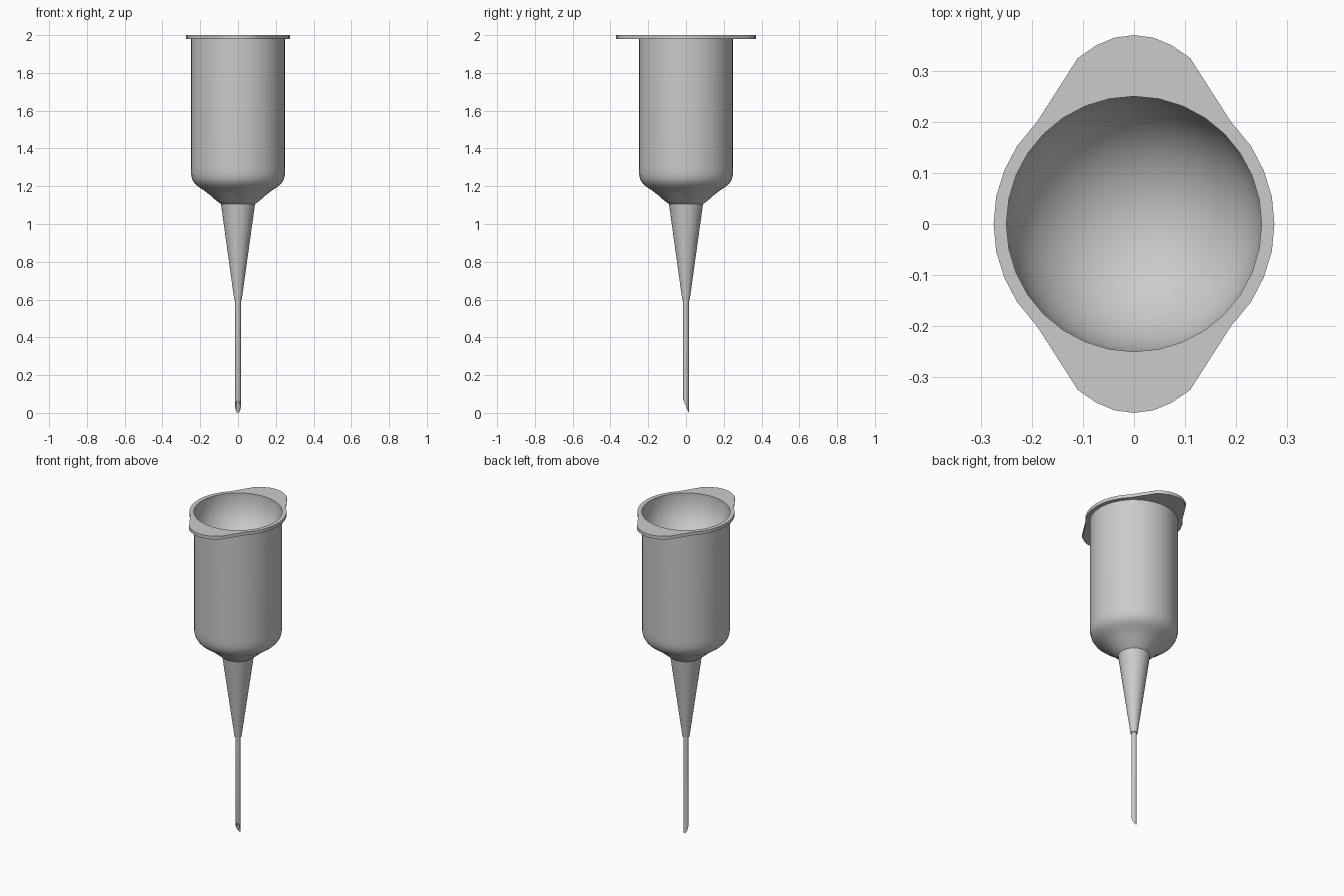
import bpy
import bmesh
from math import sin, cos, pi, radians
from mathutils import Vector

cube = bpy.data.objects.get("Cube")
if cube:
    bpy.data.objects.remove(cube)

SIDES = 32

grey = bpy.data.materials.new("plain_grey")
grey.use_nodes = True
grey.diffuse_color = (0.6, 0.6, 0.6, 1)
grey.node_tree.nodes["Principled BSDF"].inputs["Base Color"].default_value = (0.6, 0.6, 0.6, 1)


def finish(name, bm, angle=30):
    """Turn a bmesh into a named object with sharp-aware smooth shading."""
    bmesh.ops.remove_doubles(bm, verts=bm.verts, dist=0.0002)
    bmesh.ops.recalc_face_normals(bm, faces=bm.faces)
    mesh = bpy.data.meshes.new(name)
    bm.to_mesh(mesh)
    bm.free()
    mesh.materials.append(grey)
    obj = bpy.data.objects.new(name, mesh)
    bpy.context.collection.objects.link(obj)
    bpy.ops.object.select_all(action="DESELECT")
    obj.select_set(True)
    bpy.context.view_layer.objects.active = obj
    bpy.ops.object.shade_smooth_by_angle(angle=radians(angle))
    return obj


def bridge(bm, rings, closed=False):
    """Skin a list of equal rings of vertices with quads."""
    pairs = list(zip(rings, rings[1:]))
    if closed:
        pairs.append((rings[-1], rings[0]))
    for a, b in pairs:
        n = len(a)
        for i in range(n):
            j = (i + 1) % n
            bm.faces.new((a[i], a[j], b[j], b[i]))


def circle(bm, r, z, n=SIDES):
    return [bm.verts.new((r * cos(2 * pi * i / n), r * sin(2 * pi * i / n), z)) for i in range(n)]


def lathe(name, profile, closed=False, n=SIDES):
    bm = bmesh.new()
    bridge(bm, [circle(bm, r, z, n) for r, z in profile], closed)
    return finish(name, bm)


# Barrel: shouldered outside, round bowl inside
outside = [(0.08, 1.105), (0.09, 1.105), (0.12, 1.128), (0.15, 1.155), (0.18, 1.178),
           (0.208, 1.196), (0.23, 1.215), (0.243, 1.237), (0.249, 1.265), (0.25, 1.3), (0.25, 1.98)]
bowl = [(0.25 * cos(pi / 2 * k / 12), 1.98 - 0.25 * sin(pi / 2 * k / 12)) for k in range(1, 13)]
lathe("barrel", outside + bowl)

# Finger flange: one quarter outline mirrored into a full loop around the bore
quarter = [(0.275, 0), (0.27, 0.054), (0.254, 0.105), (0.229, 0.153), (0.19, 0.2),
           (0.11, 0.325), (0.074, 0.35), (0.038, 0.365), (0, 0.37)]
half = quarter + [(-x, y) for x, y in quarter[-2::-1]]
outline = half + [(-x, -y) for x, y in half[1:-1]]
bm = bmesh.new()
outer = [[bm.verts.new((x, y, z)) for x, y in outline] for z in (1.98, 2.0)]
bore = [circle(bm, 0.25, z) for z in (2.0, 1.98)]
bridge(bm, outer + bore, closed=True)
finish("finger_flange", bm)

# Tapered hub below the barrel
lathe("needle_hub", [(0.0, 1.105), (0.09, 1.105), (0.02, 0.6), (0.0, 0.6)])

# Hollow needle with a slanted tip facing the front
R = 0.015
bm = bmesh.new()
bridge(bm, [circle(bm, r, z, 16) for r, z in
            [(R, 0.62), (R, 0), (0.01, 0), (0.01, 0.62)]], closed=True)
for v in bm.verts:
    if v.co.z < 0.1:
        v.co.z = 0.07 * (R - v.co.y) / (2 * R)
finish("needle", bm)
